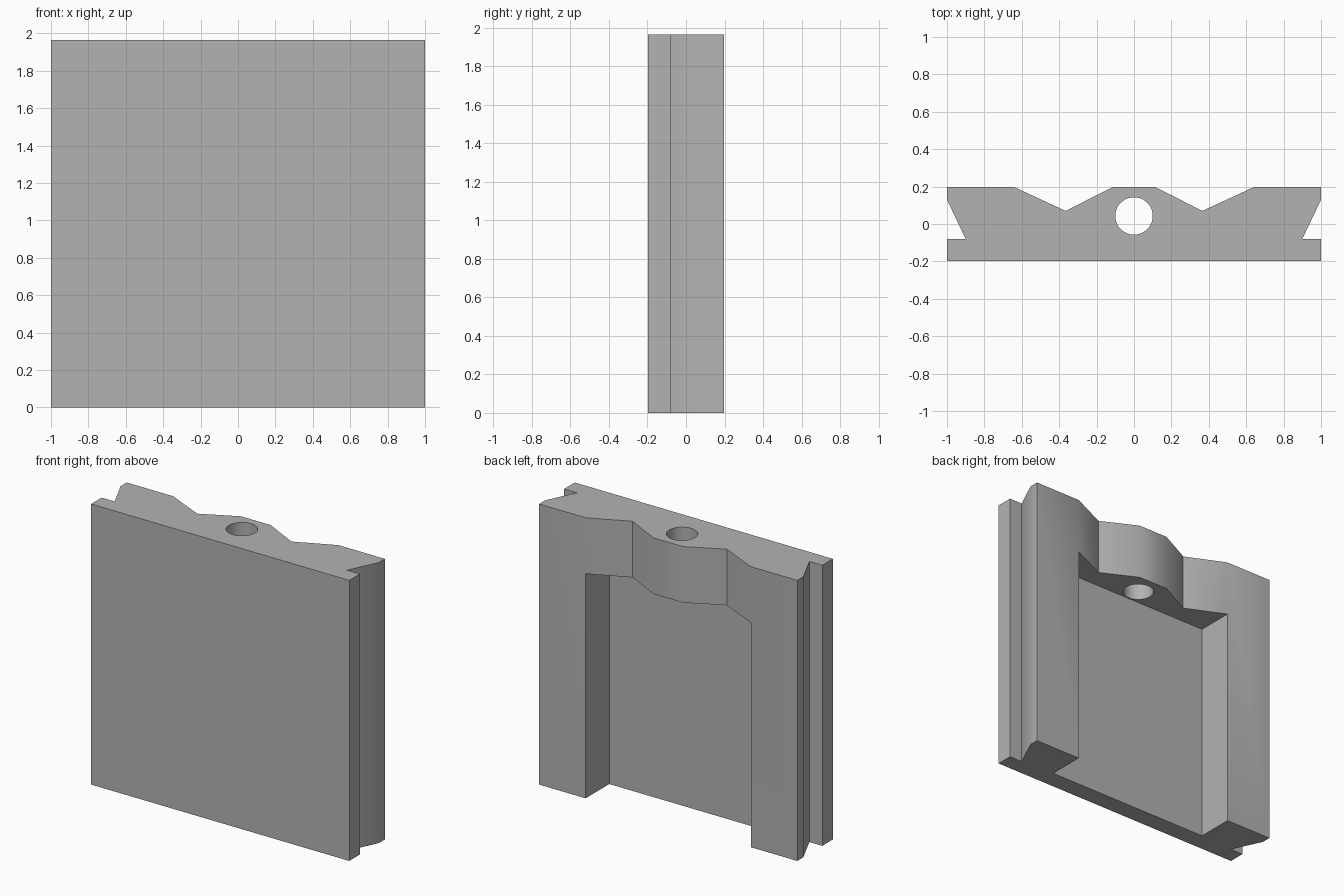
import bpy
import bmesh
from math import radians

if "Cube" in bpy.data.objects:
    bpy.data.objects.remove(bpy.data.objects["Cube"], do_unlink=True)

HEIGHT = 1.965
BACK = 0.197
RECESS_TOP = 1.572
RECESS_FLOOR = -0.065
RECESS_HALF = 0.64

grey = bpy.data.materials.new("plain grey")
grey.use_nodes = True
colour = (0.45, 0.45, 0.45, 1)
grey.diffuse_color = colour
grey.node_tree.nodes["Principled BSDF"].inputs["Base Color"].default_value = colour


def prism(name, outline, z0, z1):
    """Extrude a plan outline between two heights."""
    bm = bmesh.new()
    face = bm.faces.new([bm.verts.new((x, y, z0)) for x, y in outline])
    top = bmesh.ops.extrude_face_region(bm, geom=[face])["geom"]
    moved = [v for v in top if isinstance(v, bmesh.types.BMVert)]
    bmesh.ops.translate(bm, verts=moved, vec=(0, 0, z1 - z0))
    bmesh.ops.recalc_face_normals(bm, faces=bm.faces)
    mesh = bpy.data.meshes.new(name)
    bm.to_mesh(mesh)
    bm.free()
    mesh.materials.append(grey)
    obj = bpy.data.objects.new(name, mesh)
    bpy.context.collection.objects.link(obj)
    return obj


def cut(target, cutter):
    """Subtract the cutter, then discard it."""
    mod = target.modifiers.new("cut", 'BOOLEAN')
    mod.operation = 'DIFFERENCE'
    mod.solver = 'EXACT'
    mod.object = cutter
    bpy.ops.object.select_all(action='DESELECT')
    target.select_set(True)
    bpy.context.view_layer.objects.active = target
    bpy.ops.object.modifier_apply(modifier=mod.name)
    bpy.data.objects.remove(cutter, do_unlink=True)


# Panel: flange, dovetail side slot and V groove, mirrored about the middle
half = [(1, -BACK), (1, -0.08), (0.9, -0.08), (1, 0.13), (1, BACK),
        (RECESS_HALF, BACK), (0.365, 0.07), (0.115, BACK)]
panel = prism("grooved_panel", half + [(-x, y) for x, y in reversed(half)], 0, HEIGHT)

# Back recess, open at the bottom
w = RECESS_HALF
recess = prism("recess_cutter", [(-w, RECESS_FLOOR), (w, RECESS_FLOOR), (w, 0.4), (-w, 0.4)],
               -0.2, RECESS_TOP)
cut(panel, recess)

# Vertical hole through the head into the recess
bpy.ops.mesh.primitive_cylinder_add(vertices=64, radius=0.1, depth=0.8, location=(0, 0.043, 1.8))
hole = bpy.context.object
hole.data.materials.append(grey)
cut(panel, hole)

panel.select_set(True)
bpy.context.view_layer.objects.active = panel
bpy.ops.object.shade_smooth_by_angle(angle=radians(30))
